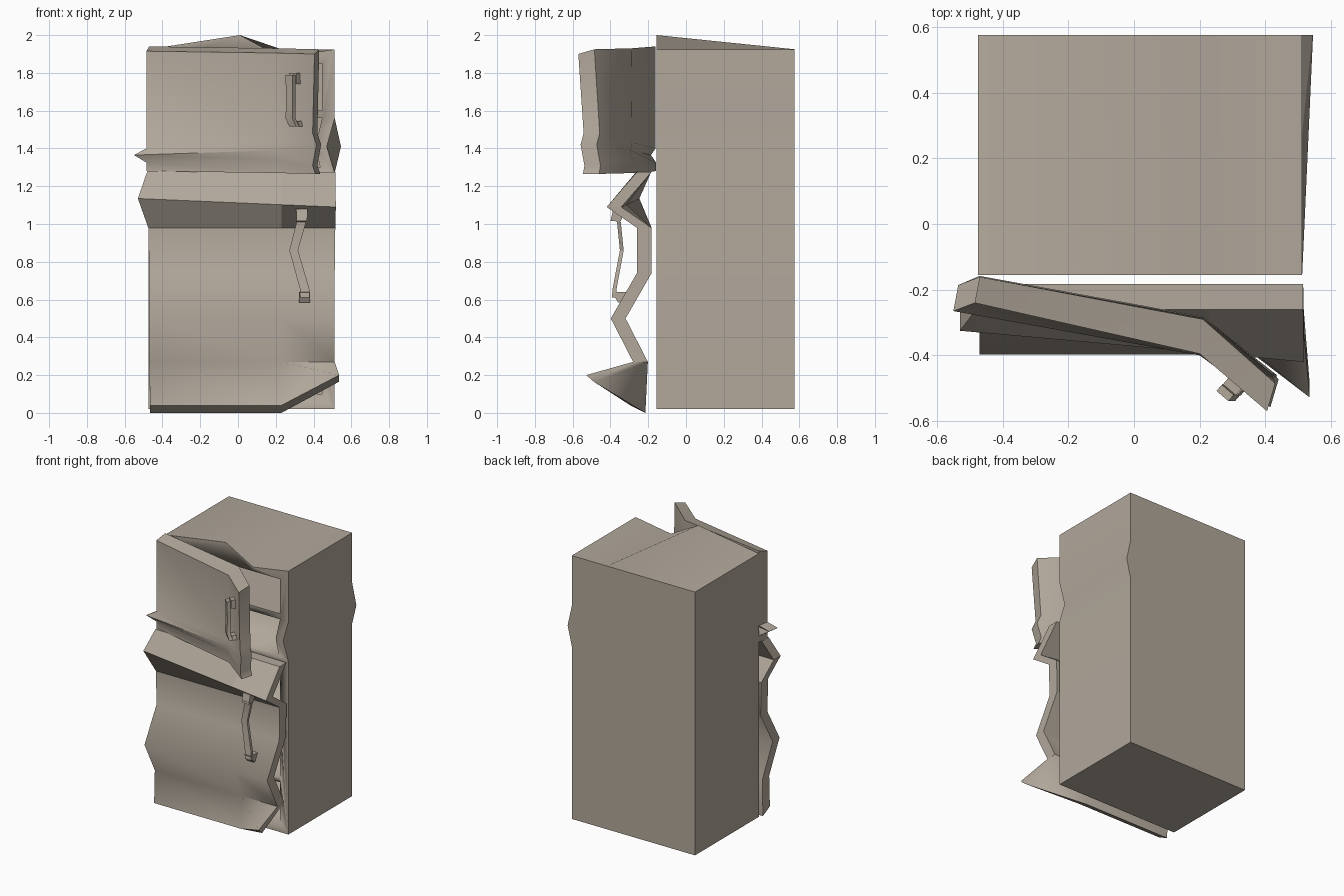
import bpy, bmesh, math
from mathutils import Vector

if "Cube" in bpy.data.objects:
    bpy.data.objects.remove(bpy.data.objects["Cube"])

mat = bpy.data.materials.new("weathered tan enamel")
mat.diffuse_color = (0.445, 0.392, 0.328, 1)
mat.use_nodes = True
mat.node_tree.nodes["Principled BSDF"].inputs["Base Color"].default_value = mat.diffuse_color


def loft(name, *stacks, smooth=30, sharp=None):
    """Skin stacks of rings; each ring runs along the front then back again."""
    bm = bmesh.new()
    for rings in stacks:
        vs = [[bm.verts.new(p) for p in r] for r in rings]
        n = len(vs[0])
        for a, b in zip(vs, vs[1:]):
            for i in range(n):
                j = (i + 1) % n
                bm.faces.new((a[i], a[j], b[j], b[i]))
        for r in (vs[0], vs[-1]):
            for i in range(n // 2 - 1):
                bm.faces.new((r[i], r[i + 1], r[n - 2 - i], r[n - 1 - i]))
    bmesh.ops.recalc_face_normals(bm, faces=bm.faces)
    me = bpy.data.meshes.new(name)
    bm.to_mesh(me)
    bm.free()
    me.materials.append(mat)
    ob = bpy.data.objects.new(name, me)
    bpy.context.collection.objects.link(ob)
    bpy.ops.object.select_all(action='DESELECT')
    ob.select_set(True)
    bpy.context.view_layer.objects.active = ob
    bpy.ops.object.shade_smooth_by_angle(angle=math.radians(smooth))
    if sharp:
        for e in me.edges:
            if all(sharp(me.vertices[v].co) for v in e.vertices):
                e.use_edge_sharp = True
    return ob


def slab_ring(front, offsets):
    """Front points left to right, then the matching back points."""
    f = [Vector(p) for p in front]
    return f + [p + Vector(o) for p, o in reversed(list(zip(f, offsets)))]


# cabinet: box with buckled top edge and twisted right side
F, B = -0.155, 0.575


def body_ring(z, xf=0.512, xb=0.512, zb=None):
    m, q = zb or (z, z)
    return [(-0.475, F, z), (0.01, F, m), (0.23, F, q), (xf, F, z),
            (xb, B, z), (0.23, B, z), (0.01, B, z), (-0.475, B, z)]


cabinet = loft("cabinet", [body_ring(0.02), body_ring(1.27),
                           body_ring(1.41, 0.47, 0.545), body_ring(1.56),
                           body_ring(1.925, zb=(2.0, 1.88))])


# hollow compartments, leaving shelves between them
def hole_ring(z, x=0.445):
    return [(-0.41, F - 0.1, z), (x, F - 0.1, z), (x, 0.48, z), (-0.41, 0.48, z)]


holes = loft("compartment_cutter",
             [hole_ring(1.60), hole_ring(1.85)],
             [hole_ring(1.30, 0.435), hole_ring(1.41, 0.41), hole_ring(1.56)],
             [hole_ring(0.84), hole_ring(1.21)],
             [hole_ring(0.42), hole_ring(0.80)],
             [hole_ring(0.10), hole_ring(0.38)])
holes.hide_render = True
holes.hide_set(True)
mod = cabinet.modifiers.new("hollow", 'BOOLEAN')
mod.operation = 'DIFFERENCE'
mod.solver = 'EXACT'
mod.object = holes

# upper door: bent, hanging open, with a crease near the bottom
rows = [
    [(-0.485, -0.24, 1.915), (0.20, -0.395, 1.905), (0.405, -0.57, 1.90)],
    [(-0.485, -0.24, 1.40), (0.20, -0.39, 1.43), (0.395, -0.542, 1.48)],
    [(-0.55, -0.265, 1.365), (0.20, -0.40, 1.39), (0.415, -0.558, 1.42)],
    [(-0.485, -0.237, 1.325), (0.20, -0.387, 1.34), (0.395, -0.538, 1.31)],
    [(-0.485, -0.237, 1.28), (0.20, -0.387, 1.27), (0.41, -0.545, 1.265)],
]
rings = []
for i, r in enumerate(rows):
    dz = 0.025 if i == 0 else 0
    rings.append(slab_ring(r, [(0.015, 0.079, dz), (0.01, 0.105, dz), (0.025, 0.085, dz)]))
loft("upper_door", rings, smooth=48)

# lower door: crumpled into ridges, lower right corner folded out
rows = [
    [(-0.48, -0.26, 1.28), (0.23, -0.26, 1.28), (0.515, -0.26, 1.275)],
    [(-0.53, -0.325, 1.135), (0.23, -0.393, 1.102), (0.518, -0.42, 1.09)],
    [(-0.475, -0.26, 0.98), (0.23, -0.26, 0.98), (0.515, -0.26, 0.98)],
    [(-0.47, -0.26, 0.74), (0.23, -0.26, 0.74), (0.512, -0.26, 0.74)],
    [(-0.47, -0.398, 0.50), (0.23, -0.398, 0.50), (0.512, -0.398, 0.50)],
    [(-0.47, -0.28, 0.27), (0.23, -0.28, 0.27), (0.512, -0.28, 0.27)],
    [(-0.465, -0.295, 0.04), (0.23, -0.295, 0.04), (0.535, -0.528, 0.20)],
]
rings = []
for i, r in enumerate(rows):
    off = [(0, 0.078, 0)] * 3
    if i == 6:
        off = [(0, 0.08, -0.04), (0, 0.08, -0.04), (0, 0.04, -0.035)]
    rings.append(slab_ring(r, off))
loft("lower_door", rings, smooth=65,
     sharp=lambda c: c.z > 0.97 or (abs(c.z - 0.27) < 0.01 and c.x > 0.2))


# handles: a bar with two posts, each a stack of level rectangles
def rect(c, u, v, z, half, near, far):
    c, u, v = Vector((*c, z)), Vector((*u, 0)), Vector((*v, 0))
    return [c - u * half + v * far, c + u * half + v * far,
            c + u * half + v * near, c - u * half + v * near]


U, V = (0.76, -0.65), (-0.65, -0.76)


def up(z, half, near, far, s=0):
    return rect((0.305 + s, -0.482), U, V, z, half, near, far)


loft("upper_handle",
     [up(1.515, .024, .03, .055, 0.02), up(1.56, .024, .03, .055),
      up(1.65, .022, .025, .05), up(1.79, .024, .03, .055)],
     [up(1.515, .026, -.02, .03, 0.02), up(1.545, .026, -.02, .03, 0.01)],
     [up(1.74, .026, -.02, .03, 0.005), up(1.80, .026, -.02, .03, 0.005)])


def low(x, z, half, y0, y1):
    return rect((x, 0), (1, 0), (0, 1), z, half, y1, y0)


loft("lower_handle",
     [low(0.355, 0.61, .025, -.392, -.37), low(0.352, 0.66, .025, -.388, -.367),
      low(0.295, 0.86, .023, -.35, -.33), low(0.335, 1.01, .025, -.365, -.345),
      low(0.338, 1.03, .027, -.40, -.36)],
     [low(0.338, 1.015, .028, -.40, -.345), low(0.338, 1.08, .03, -.385, -.32)],
     [low(0.352, 0.585, .028, -.36, -.33), low(0.352, 0.64, .028, -.392, -.31)])
